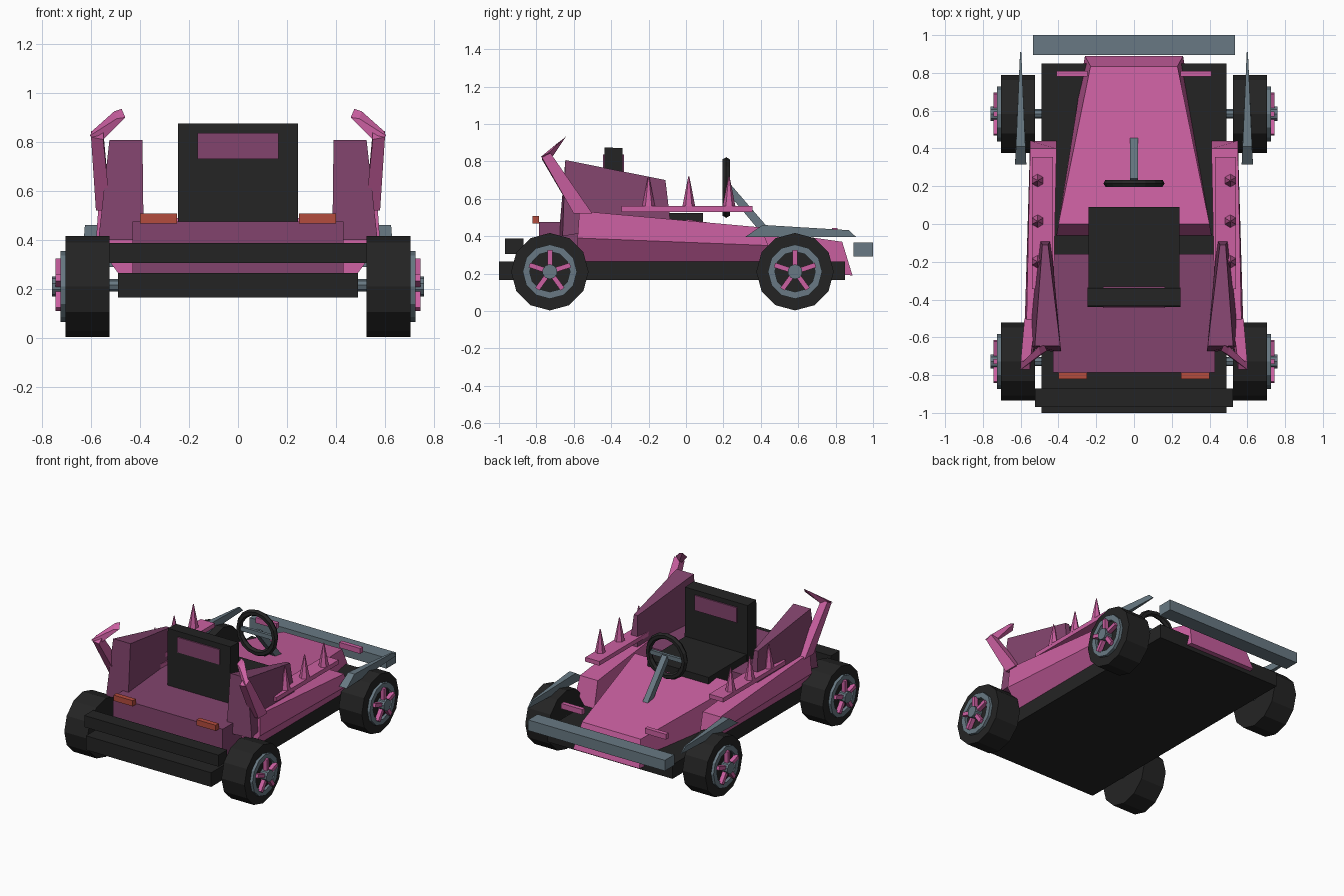
import bpy, bmesh, math
from mathutils import Vector, Matrix

if "Cube" in bpy.data.objects:
    bpy.data.objects.remove(bpy.data.objects["Cube"])


def srgb(*c):
    return [((v / 255 + 0.055) / 1.055) ** 2.4 if v > 10 else v / 3295 for v in c] + [1]


def material(name, *c):
    m = bpy.data.materials.new(name)
    m.diffuse_color = srgb(*c)
    m.use_nodes = True
    m.node_tree.nodes["Principled BSDF"].inputs["Base Color"].default_value = m.diffuse_color
    return m


PINK = material("pink", 203, 96, 161)
PURPLE = material("dark_purple", 130, 68, 109)
BLACK = material("black", 36, 36, 36)
GREY = material("steel_grey", 104, 121, 131)
ORANGE = material("orange_red", 180, 76, 61)


def finish(name, bm, mat):
    bmesh.ops.recalc_face_normals(bm, faces=bm.faces)
    me = bpy.data.meshes.new(name)
    bm.to_mesh(me)
    bm.free()
    me.materials.append(mat)
    ob = bpy.data.objects.new(name, me)
    bpy.context.collection.objects.link(ob)
    return ob


def loft(name, a, b, mat):
    """Solid between two outlines with the same number of points."""
    bm = bmesh.new()
    va, vb = [bm.verts.new(p) for p in a], [bm.verts.new(p) for p in b]
    bm.faces.new(va)
    bm.faces.new(vb)
    n = len(va)
    for i in range(n):
        bm.faces.new((va[i], va[(i + 1) % n], vb[(i + 1) % n], vb[i]))
    return finish(name, bm, mat)


def box(name, x0, x1, y0, y1, z0, z1, mat):
    def ring(z):
        return [(x0, y0, z), (x1, y0, z), (x1, y1, z), (x0, y1, z)]
    return loft(name, ring(z0), ring(z1), mat)


def cone(name, p0, p1, r0, r1, n, mat):
    """Cylinder or cone along the line p0-p1."""
    p0, p1 = Vector(p0), Vector(p1)
    d = p1 - p0
    bm = bmesh.new()
    mx = Matrix.Translation((p0 + p1) / 2) @ d.to_track_quat('Z', 'Y').to_matrix().to_4x4()
    bmesh.ops.create_cone(bm, cap_ends=True, segments=n, radius1=r0, radius2=r1,
                          depth=d.length, matrix=mx)
    return finish(name, bm, mat)


def ring_x(name, x0, x1, y, z, r_out, r_in, n, mat):
    """Flat-sided ring whose axis is x."""
    bm = bmesh.new()
    loops = []
    for x, r in ((x0, r_out), (x1, r_out), (x1, r_in), (x0, r_in)):
        loops.append([bm.verts.new((x, y + r * math.cos(t * math.tau / n),
                                    z + r * math.sin(t * math.tau / n))) for t in range(n)])
    for k in range(4):
        a, b = loops[k], loops[(k + 1) % 4]
        for i in range(n):
            j = (i + 1) % n
            bm.faces.new((a[i], a[j], b[j], b[i]))
    return finish(name, bm, mat)


def mirror(ob):
    """Bake a copy on the other side of x = 0."""
    bm = bmesh.new()
    bm.from_mesh(ob.data)
    bm.transform(Matrix.Scale(-1, 4, (1, 0, 0)))
    finish(ob.name + "_left", bm, ob.data.materials[0])


# chassis and bumpers
box("floor_pan", -.49, .49, -1, .85, .165, .265, BLACK)
box("rear_bumper", -.525, .525, -.968, -.87, .305, .387, BLACK)
box("front_bumper", -.535, .535, .895, 1, .29, .365, GREY)

# rear deck and sloping hood
box("rear_deck", -.43, .43, -.785, -.16, .265, .475, PURPLE)
loft("hood",
     [(-.41, -.06, .265), (.41, -.06, .265), (.26, .89, .19), (-.26, .89, .19)],
     [(-.40, 0, .49), (.40, 0, .49), (.23, .835, .37), (-.23, .835, .37)], PINK)

# seat
box("seat_cushion", -.24, .24, -.40, .09, .40, .525, BLACK)
loft("seat_back",
     [(-.245, -.44, .475), (.245, -.44, .475), (.245, -.335, .475), (-.245, -.335, .475)],
     [(-.245, -.435, .875), (.245, -.435, .875), (.245, -.34, .87), (-.245, -.34, .87)], BLACK)
box("headrest_panel", -.165, .165, -.444, -.331, .73, .837, PURPLE)

# steering wheel, crossbar and column
bpy.ops.mesh.primitive_torus_add(major_segments=16, minor_segments=6, major_radius=.14,
                                 minor_radius=.022, location=(0, .215, .66),
                                 rotation=(math.pi / 2, 0, 0))
wheel = bpy.context.object
wheel.name = "steering_wheel"
wheel.data.materials.append(BLACK)
box("steering_crossbar", -.13, .13, .205, .225, .645, .675, GREY)
loft("steering_column",
     [(-.02, .22, .635), (.02, .22, .635), (.02, .24, .675), (-.02, .24, .675)],
     [(-.02, .40, .42), (.02, .40, .42), (.02, .46, .42), (-.02, .46, .42)], GREY)

right = []
# side pods
right.append(loft("side_pod",
    [(.43, -.58, .265), (.49, -.58, .265), (.58, -.58, .39), (.57, -.57, .535), (.43, -.57, .535)],
    [(.41, .44, .265), (.49, .44, .265), (.55, .44, .35), (.55, .40, .447), (.41, .40, .447)], PINK))
right.append(box("spike_plank", .43, .54, -.345, .355, .53, .56, PINK))
for i, y in enumerate((-.2, .015, .23)):
    right.append(cone(f"spike_{i + 1}", (.51, y, .555), (.51, y, .72), .035, .003, 6, PINK))

# rear fins
right.append(loft("rear_fin",
    [(.385, -.68, .40), (.57, -.66, .40), (.50, -.085, .49), (.44, -.085, .49)],
    [(.39, -.645, .807), (.525, -.645, .807), (.485, -.11, .70), (.455, -.11, .70)], PURPLE))

# bent horns behind the fins
right.append(loft("horn_lower",
    [(.52, -.60, .52), (.58, -.60, .52), (.58, -.50, .52), (.52, -.50, .52)],
    [(.55, -.77, .81), (.60, -.77, .82), (.60, -.725, .845), (.55, -.725, .845)], PINK))
right.append(loft("horn_upper",
    [(.56, -.745, .80), (.605, -.775, .825), (.595, -.735, .845), (.55, -.71, .83)],
    [(.46, -.67, .90), (.495, -.69, .895), (.505, -.65, .925), (.475, -.64, .935)], PINK))

# lamps
right.append(box("tail_lamp", .25, .40, -.82, -.785, .468, .508, ORANGE))
right.append(box("front_lamp", .245, .41, .78, .81, .405, .443, PINK))

# blade-shaped front fenders
right.append(loft("front_fender",
    [(.57, .315, .395), (.63, .315, .395), (.603, .91, .395), (.597, .91, .395)],
    [(.575, .41, .46), (.625, .41, .46), (.605, .87, .432), (.595, .87, .432)], GREY))

# wheels with axle, rim, hub and five spokes
WZ = .21
for end, y in (("rear", -.728), ("front", .583)):
    right.append(cone(end + "_axle", (.45, y, WZ + .005), (.60, y, WZ + .005), .025, .025, 8, GREY))
    right.append(ring_x(end + "_tyre", .525, .705, y, WZ, .207, .02, 12, BLACK))
    right.append(ring_x(end + "_rim", .69, .725, y, WZ, .145, .108, 12, GREY))
    right.append(cone(end + "_hub", (.69, y, WZ), (.76, y, WZ), .04, .04, 10, GREY))
    for k in range(5):
        a = k * math.tau / 5
        u, v = Vector((0, math.sin(a), math.cos(a))), Vector((0, math.cos(a), -math.sin(a)))

        def section(r):
            c = Vector((0, y, WZ)) + u * r
            return [c + v * s * .013 + Vector((x, 0, 0))
                    for s, x in ((-1, .715), (1, .715), (1, .745), (-1, .745))]
        right.append(loft(f"{end}_spoke_{k + 1}", section(.03), section(.115), PINK))

for ob in right:
    mirror(ob)
